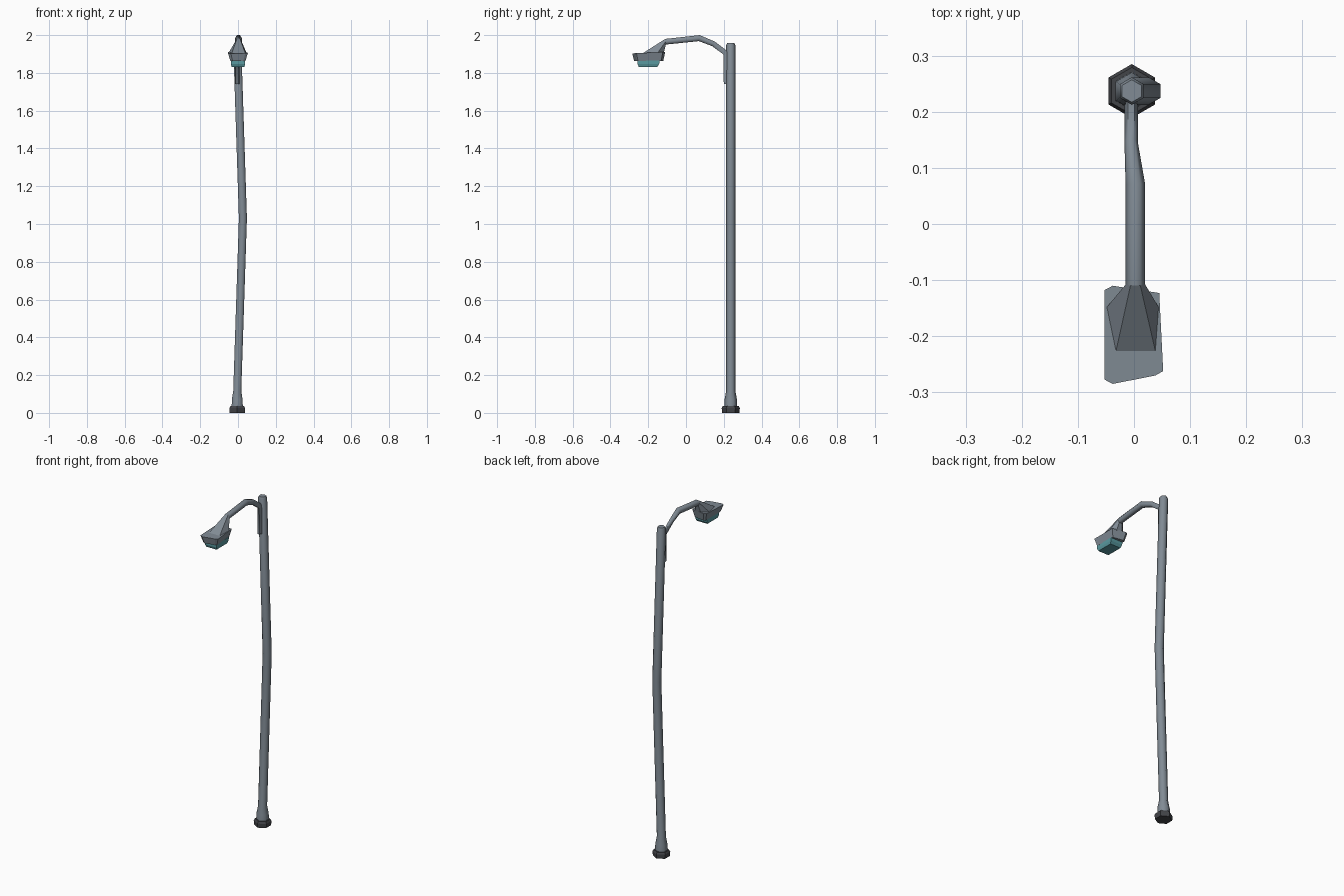
import bpy, math
from mathutils import Vector

if "Cube" in bpy.data.objects:
    bpy.data.objects.remove(bpy.data.objects["Cube"])


def material(name, rgb):
    m = bpy.data.materials.new(name)
    m.diffuse_color = (*rgb, 1)
    m.use_nodes = True
    m.node_tree.nodes["Principled BSDF"].inputs["Base Color"].default_value = m.diffuse_color
    return m


GREY = material("painted grey steel", (0.22, 0.26, 0.30))
DARK = material("dark base", (0.055, 0.058, 0.065))
TEAL = material("teal lens", (0.10, 0.32, 0.35))


def loft(name, rings, mat, smooth=False):
    """Skin a list of equal-length rings and cap both ends."""
    n = len(rings[0])
    verts = [tuple(p) for r in rings for p in r]
    faces = [(a * n + k, a * n + (k + 1) % n, (a + 1) * n + (k + 1) % n, (a + 1) * n + k)
             for a in range(len(rings) - 1) for k in range(n)]
    last = (len(rings) - 1) * n
    faces += [tuple(reversed(range(n))), tuple(range(last, last + n))]
    me = bpy.data.meshes.new(name)
    me.from_pydata(verts, [], faces)
    me.materials.append(mat)
    ob = bpy.data.objects.new(name, me)
    bpy.context.collection.objects.link(ob)
    bpy.ops.object.select_all(action='DESELECT')
    ob.select_set(True)
    bpy.context.view_layer.objects.active = ob
    # make all normals face outward
    bpy.ops.object.mode_set(mode='EDIT')
    bpy.ops.mesh.select_all(action='SELECT')
    bpy.ops.mesh.normals_make_consistent(inside=False)
    bpy.ops.object.mode_set(mode='OBJECT')
    if smooth:
        bpy.ops.object.shade_smooth_by_angle(angle=math.radians(65))
    return ob


def hex_ring(x, z, r, y=0.237):
    return [(x + r * math.sin(k * math.pi / 3), y - r * math.cos(k * math.pi / 3), z)
            for k in range(6)]


# Base plate
loft("base_plate", [hex_ring(-0.004, z, r) for z, r in
                    ((0, 0.046), (0.025, 0.048), (0.036, 0.042))], DARK)

# Bent hexagonal pole with flared foot
pole = [(-0.004, 0.03, 0.034), (-0.004, 0.07, 0.033), (-0.004, 0.115, 0.0245),
        (0.026, 1.03, 0.0245), (-0.004, 1.945, 0.0245), (-0.004, 1.957, 0.020)]
loft("pole", [hex_ring(*p) for p in pole], GREY, True)

# Curved arm with the strap running down the pole: x, y, z, half width, half height
arm = [(-0.005, 0.215, 1.742, 0.012, 0.015), (-0.005, 0.211, 1.905, 0.012, 0.015),
       (-0.005, 0.145, 1.954, 0.012, 0.014), (0.0025, 0.07, 1.984, 0.0175, 0.016),
       (0.0025, -0.108, 1.965, 0.0175, 0.015)]
pts = [Vector(p[:3]) for p in arm]
rings = []
for i, p in enumerate(pts):
    t = Vector()
    if i > 0:
        t += (p - pts[i - 1]).normalized()
    if i < len(pts) - 1:
        t += (pts[i + 1] - p).normalized()
    t.x = 0
    t.normalize()
    normal = Vector((0, t.z, -t.y))
    rings.append([p + Vector((math.cos(a) * arm[i][3], 0, 0))
                  + normal * (math.sin(a) * arm[i][4] / 0.866)
                  for a in (k * math.pi / 3 for k in range(6))])
loft("arm", rings, GREY, True)

# Funnel spreading from the arm onto the lamp housing
foot = [(0.045, -0.15), (0.038, -0.226), (-0.032, -0.226), (-0.05, -0.15),
        (-0.015, -0.118), (0.02, -0.118)]
loft("lamp_neck", [rings[-1], [(x, y, 1.906) for x, y in foot]], GREY)

# Housing: chamfered tray, narrower at the bottom
outline = [(-0.053, -0.118), (-0.038, -0.110), (0.045, -0.123), (0.052, -0.262),
           (0.038, -0.270), (-0.038, -0.285), (-0.053, -0.277)]


def tray(z, s, slope=0.0):
    return [(x * s, -0.197 + (y + 0.197) * (s + 1) / 2, z + slope * (y + 0.197))
            for x, y in outline]


loft("lamp_housing", [tray(1.863, 0.76), tray(1.907, 1.0, 0.04)], GREY)


# Teal lens under the housing
def lens_ring(z, w, y0, y1):
    return [(-w, y0, z), (w, y0, z), (w, y1, z), (-w, y1, z)]


loft("lens", [lens_ring(1.866, 0.038, -0.256, -0.14), lens_ring(1.847, 0.038, -0.256, -0.142),
              lens_ring(1.832, 0.034, -0.25, -0.152)], TEAL)
